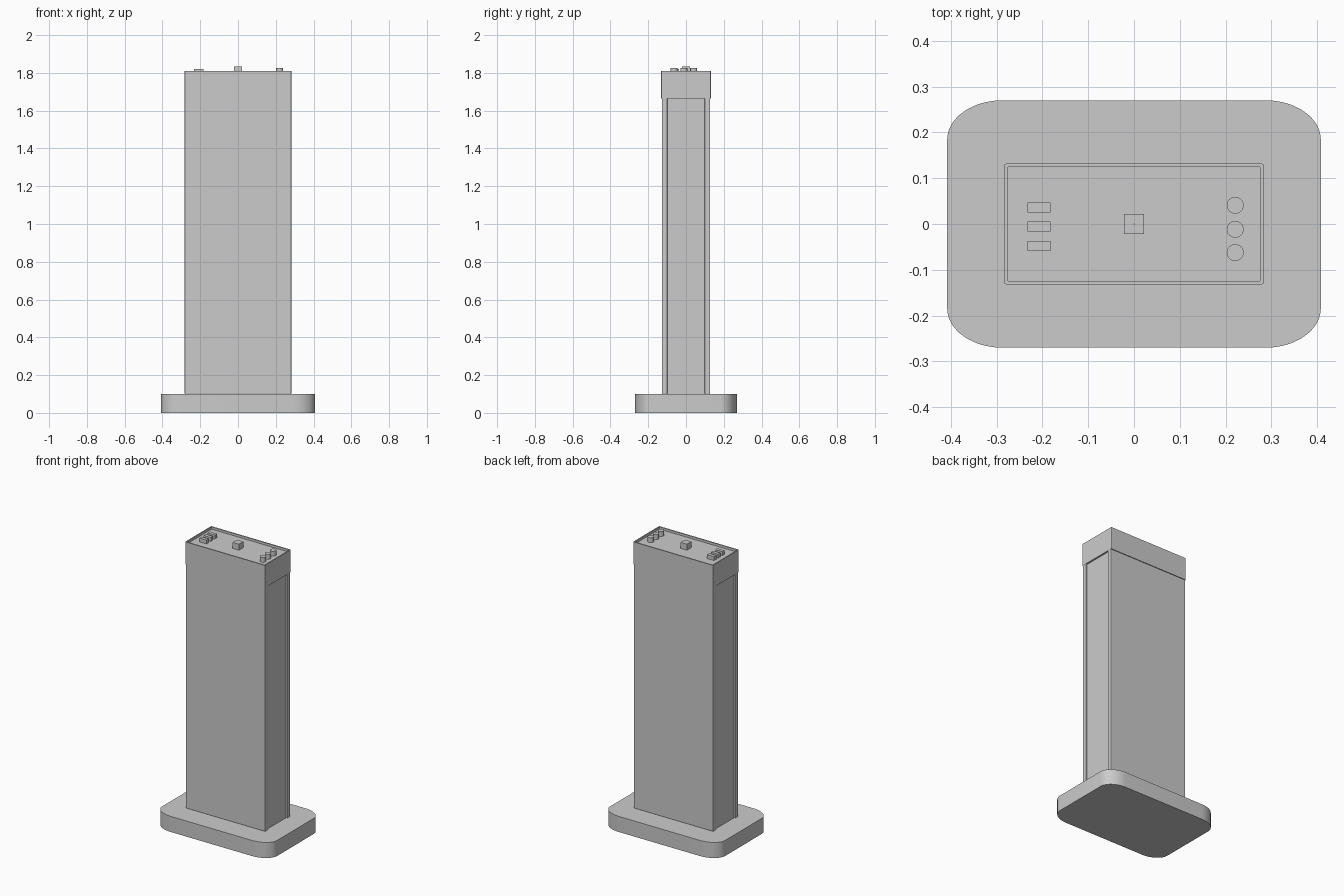
import bpy, bmesh, math

if "Cube" in bpy.data.objects:
    bpy.data.objects.remove(bpy.data.objects["Cube"])

def finish(name, bm, bevel=0.0, segments=2):
    bmesh.ops.recalc_face_normals(bm, faces=bm.faces[:])
    mesh = bpy.data.meshes.new(name)
    bm.to_mesh(mesh)
    bm.free()
    ob = bpy.data.objects.new(name, mesh)
    bpy.context.collection.objects.link(ob)
    if bevel:
        mod = ob.modifiers.new("edge_round", 'BEVEL')
        mod.width, mod.segments = bevel, segments
        mod.limit_method = 'ANGLE'
    return ob

def box(name, x, y, z, bevel=0.0):
    bm = bmesh.new()
    bmesh.ops.create_cube(bm, size=1)
    for v in bm.verts:
        for i, (lo, hi) in enumerate((x, y, z)):
            v.co[i] = hi if v.co[i] > 0 else lo
    return finish(name, bm, bevel)

def cylinder(name, x, y, z0, z1, r, sides):
    bm = bmesh.new()
    bmesh.ops.create_cone(bm, cap_ends=True, segments=sides, radius1=r, radius2=r, depth=z1 - z0)
    bmesh.ops.translate(bm, verts=bm.verts[:], vec=(x, y, (z0 + z1) / 2))
    return finish(name, bm)

def smooth(ob):
    bpy.ops.object.select_all(action='DESELECT')
    ob.select_set(True)
    bpy.context.view_layer.objects.active = ob
    bpy.ops.object.shade_smooth_by_angle(angle=math.radians(35))

# Podium with elliptical corners
bm = bmesh.new()
hx, hy, rx, ry, n = 0.408, 0.27, 0.12, 0.086, 12
outline = []
for quarter, (sx, sy) in enumerate(((1, 1), (-1, 1), (-1, -1), (1, -1))):
    for k in range(n + 1):
        a = (quarter + k / n) * math.pi / 2
        outline.append(bm.verts.new((sx * (hx - rx) + rx * math.cos(a),
                                     sy * (hy - ry) + ry * math.sin(a), 0)))
floor = bm.faces.new(outline)
ext = bmesh.ops.extrude_face_region(bm, geom=[floor], use_keep_orig=True)
top = [g for g in ext["geom"] if isinstance(g, bmesh.types.BMVert)]
bmesh.ops.translate(bm, verts=top, vec=(0, 0, 0.1))
smooth(finish("podium", bm))

# Tower body: front and back slabs with a core recessed between them
for name, s in (("front_slab", -1), ("back_slab", 1)):
    box(name, (-0.282, 0.282), tuple(sorted((s * 0.099, s * 0.127))), (0.1, 1.68), 0.003)
box("tower_core", (-0.272, 0.272), (-0.1, 0.1), (0.1, 1.68))

# Crown with a raised rim around the roof
bm = bmesh.new()
bmesh.ops.create_cube(bm, size=1)
for v in bm.verts:
    v.co = (v.co.x * 0.566, v.co.y * 0.264, 1.81 if v.co.z > 0 else 1.665)
uprights = [e for e in bm.edges if abs(e.verts[0].co.z - e.verts[1].co.z) > 0.1]
bmesh.ops.bevel(bm, geom=uprights, offset=0.004, segments=2, profile=0.5, affect='EDGES')
bm.normal_update()
roof = max(bm.faces, key=lambda f: f.calc_center_median().z)
bmesh.ops.inset_region(bm, faces=[roof], thickness=0.0075)
walls = bmesh.ops.extrude_face_region(bm, geom=[roof])
low = [g for g in walls["geom"] if isinstance(g, bmesh.types.BMVert)]
bmesh.ops.translate(bm, verts=low, vec=(0, 0, -0.015))
if roof.is_valid:
    bmesh.ops.delete(bm, geom=[roof], context='FACES_ONLY')
finish("crown", bm)

# Roof equipment
for i, y in enumerate((0.0365, -0.005, -0.048)):
    box(f"roof_unit_{i + 1}", (-0.233, -0.182), (y - 0.011, y + 0.011), (1.79, 1.82))
for i, y in enumerate((0.041, -0.0115, -0.0625)):
    smooth(cylinder(f"roof_vent_{i + 1}", 0.221, y, 1.79, 1.826, 0.0185, 24))

# Antenna and its plinth
box("antenna_plinth", (-0.022, 0.022), (-0.022, 0.022), (1.79, 1.834))
cylinder("antenna", 0, 0, 1.83, 2.0, 0.001, 8)
